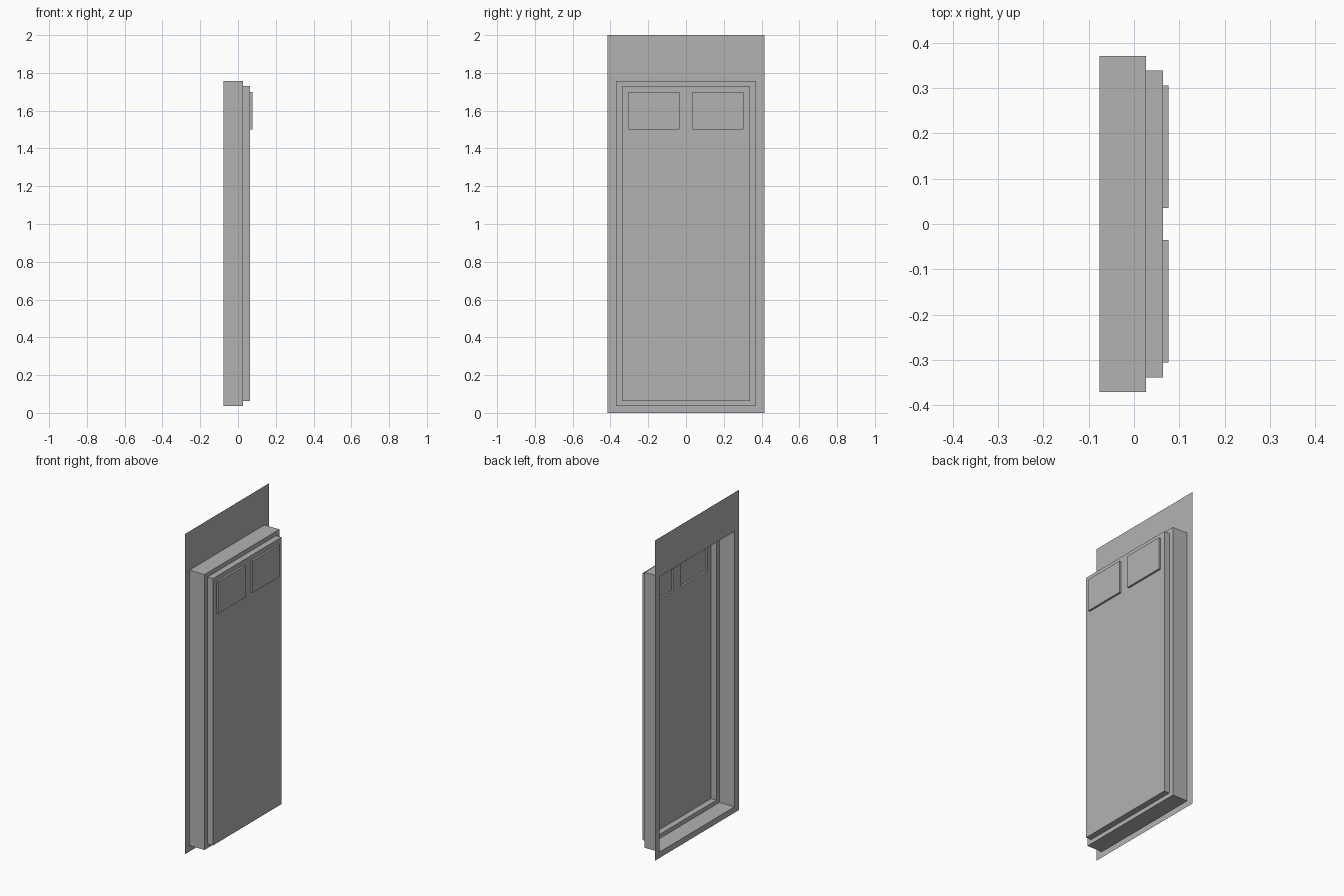
import bpy
import bmesh

cube = bpy.data.objects.get("Cube")
if cube:
    bpy.data.objects.remove(cube, do_unlink=True)

grey = bpy.data.materials.new("plain_grey")
grey.use_nodes = True
COLOUR = (0.45, 0.45, 0.45, 1)
grey.diffuse_color = COLOUR
grey.node_tree.nodes["Principled BSDF"].inputs["Base Color"].default_value = COLOUR

# Depth of each moulded layer along x
X_BACK, X_RIM, X_FACE, X_PAD = -0.076, 0.027, 0.064, 0.076

# Outlines as (y low, z low, y high, z high)
SHEET = (-0.415, 0, 0.415, 2)
OUTER = (-0.37, 0.037, 0.37, 1.757)
INNER = (-0.338, 0.063, 0.338, 1.73)
PADS = {"right_pad": (-0.305, 1.5, -0.035, 1.7),
        "left_pad": (0.035, 1.5, 0.305, 1.7)}


def loop(bm, rect, x):
    y0, z0, y1, z1 = rect
    return [bm.verts.new((x, y, z)) for y, z in ((y0, z0), (y1, z0), (y1, z1), (y0, z1))]


def bridge(bm, a, b):
    for i in range(4):
        j = (i + 1) % 4
        bm.faces.new((a[i], a[j], b[j], b[i]))


def shell(bm, sections, cap=False):
    """Open thin shell through a series of (outline, x) sections."""
    loops = [loop(bm, rect, x) for rect, x in sections]
    for a, b in zip(loops, loops[1:]):
        bridge(bm, a, b)
    if cap:
        bm.faces.new(loops[-1])


def finish(bm, name):
    bmesh.ops.remove_doubles(bm, verts=bm.verts, dist=0.0001)
    mesh = bpy.data.meshes.new(name)
    bm.to_mesh(mesh)
    bm.free()
    mesh.materials.append(grey)
    bpy.context.collection.objects.link(bpy.data.objects.new(name, mesh))


# Flat backing sheet with an opening behind the tray
bm = bmesh.new()
shell(bm, [(SHEET, X_BACK), (OUTER, X_BACK)])
finish(bm, "backing_sheet")

# Deep outer wall and its narrow front rim
bm = bmesh.new()
shell(bm, [(OUTER, X_BACK), (OUTER, X_RIM), (INNER, X_RIM)])
finish(bm, "outer_tray")

# Raised inner wall and front panel, open behind the two pads
bm = bmesh.new()
shell(bm, [(INNER, X_RIM), (INNER, X_FACE)])
outlines = [INNER, *PADS.values()]
ys = sorted({y for r in outlines for y in (r[0], r[2])})
zs = sorted({z for r in outlines for z in (r[1], r[3])})
for y0, y1 in zip(ys, ys[1:]):
    for z0, z1 in zip(zs, zs[1:]):
        cell = (y0, z0, y1, z1)
        if cell not in PADS.values():
            bm.faces.new(loop(bm, cell, X_FACE))
finish(bm, "front_panel")

# Shallow raised pads, hollow at the back
for name, rect in PADS.items():
    bm = bmesh.new()
    shell(bm, [(rect, X_FACE), (rect, X_PAD)], cap=True)
    finish(bm, name)
